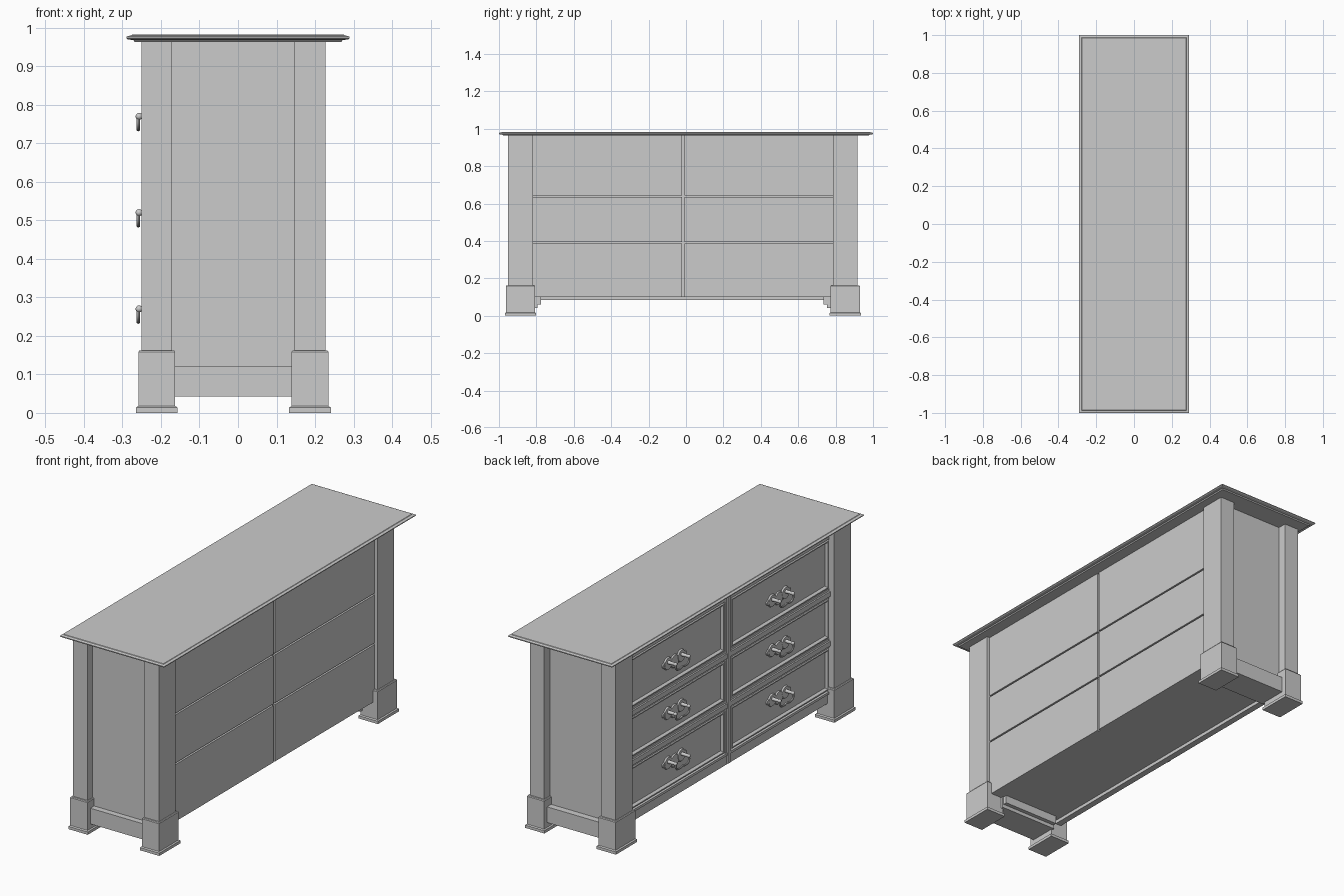
import bpy, bmesh, math
from mathutils import Matrix

if "Cube" in bpy.data.objects:
    bpy.data.objects.remove(bpy.data.objects["Cube"])

CY = -0.015                      # centre line of the cabinet under the top


def obj_from(bm, name):
    bmesh.ops.recalc_face_normals(bm, faces=bm.faces)
    me = bpy.data.meshes.new(name)
    bm.to_mesh(me)
    bm.free()
    ob = bpy.data.objects.new(name, me)
    bpy.context.collection.objects.link(ob)
    return ob


def add_box(bm, x0, x1, y0, y1, z0, z1):
    m = Matrix.Translation(((x0 + x1) / 2, (y0 + y1) / 2, (z0 + z1) / 2)) @ \
        Matrix.Diagonal((x1 - x0, y1 - y0, z1 - z0, 1))
    return bmesh.ops.create_cube(bm, size=1, matrix=m)['verts']


def box(name, *d):
    bm = bmesh.new()
    add_box(bm, *d)
    return obj_from(bm, name)


def tiers(name, cx, cy, hx, hy, levels):
    """Stack of rectangles (inset, z) joined into one moulded block."""
    bm = bmesh.new()
    rings = []
    for inset, z in levels:
        a, b = hx - inset, hy - inset
        rings.append([bm.verts.new((cx + sx * a, cy + sy * b, z))
                      for sx, sy in ((-1, -1), (1, -1), (1, 1), (-1, 1))])
    for r, s in zip(rings, rings[1:]):
        for i in range(4):
            bm.faces.new((r[i], r[(i + 1) % 4], s[(i + 1) % 4], s[i]))
    bm.faces.new(rings[0])
    bm.faces.new(rings[-1])
    return obj_from(bm, name)


# Moulded top
tiers("top", 0, 0, 0.29, 1.0,
      [(0.022, 0.963), (0.018, 0.968), (0.004, 0.970), (0, 0.973),
       (0, 0.977), (0.005, 0.979), (0.013, 0.980), (0.015, 0.982)])

# Corner posts and stepped feet
for fx, cx in (("front", -0.211), ("back", 0.187)):
    for fy, cy in (("left", -0.885), ("right", 0.851)):
        box(f"{fx}_{fy}_post", cx - 0.04, cx + 0.04, cy - 0.066, cy + 0.066, 0.15, 0.964)
        tiers(f"{fx}_{fy}_foot", cx, cy, 0.054, 0.084,
              [(0, 0), (0, 0.014), (0.006, 0.018), (0.006, 0.158), (0.009, 0.162)])

# Cabinet core, with the back panels standing off it
box("cabinet_body", -0.2, 0.2, -0.91, 0.872, 0.1, 0.964)
rows = ((0.1, 0.386), (0.394, 0.636), (0.644, 0.964))
for i, (z0, z1) in enumerate(rows):
    for side, y0, y1 in (("left", -0.82, CY - 0.006), ("right", CY + 0.006, 0.787)):
        box(f"back_panel_{side}_{i}", 0.195, 0.211, y0, y1, z0, z1)

# Side skirts between the feet, with an inner ledge
for side, s, y_out, y_in in (("left", -1, -0.94, -0.795), ("right", 1, 0.905, 0.755)):
    a, b = sorted((y_out, y_in))
    box(f"side_skirt_{side}", -0.17, 0.15, a, b, 0.042, 0.121)
    a, b = sorted((y_in + s * 0.02, y_in - s * 0.02))
    box(f"side_skirt_ledge_{side}", -0.165, 0.145, a, b, 0.06, 0.102)

# Front frame: apron, rails, header and centre stile
box("front_apron", -0.222, -0.19, -0.83, 0.795, 0.083, 0.14)
box("front_header", -0.222, -0.19, -0.83, 0.795, 0.905, 0.964)
box("header_bead", -0.236, -0.2, -0.82, 0.787, 0.935, 0.955)
box("apron_bead", -0.23, -0.2, -0.82, 0.787, 0.132, 0.144)
for i, z in enumerate((0.382, 0.632)):
    box(f"front_rail_{i}", -0.222, -0.19, -0.83, 0.795, z - 0.024, z + 0.024)
    box(f"rail_bead_{i}", -0.23, -0.2, -0.82, 0.787, z - 0.012, z + 0.012)
box("centre_stile", -0.224, -0.19, CY - 0.024, CY + 0.024, 0.09, 0.96)
box("stile_bead", -0.232, -0.2, CY - 0.012, CY + 0.012, 0.09, 0.96)

# Drawer fronts with a raised lip and sunk panel
drawers = ((0.146, 0.356), (0.408, 0.606), (0.658, 0.902))
columns = (("left", -0.816, CY - 0.028), ("right", CY + 0.028, 0.783))
for i, (z0, z1) in enumerate(drawers):
    for side, y0, y1 in columns:
        bm = bmesh.new()
        add_box(bm, -0.218, -0.19, y0, y1, z0, z1)
        bmesh.ops.recalc_face_normals(bm, faces=bm.faces)
        face = min(bm.faces, key=lambda f: f.calc_center_median().x)
        for t, d in ((0.004, 0.006), (0.008, 0), (0.01, -0.012)):
            bmesh.ops.inset_region(bm, faces=[face], thickness=t, depth=d)
        obj_from(bm, f"drawer_front_{side}_{i}")


# Handle backplate: overlapping rounded lobes with knobs
def disc(bm, x, y, z, r, depth, r2=None):
    m = Matrix.Translation((x, y, z)) @ Matrix.Rotation(-math.pi / 2, 4, 'Y')
    bmesh.ops.create_cone(bm, cap_ends=True, segments=20, radius1=r,
                          radius2=r * 0.85 if r2 is None else r2, depth=depth, matrix=m)


bm = bmesh.new()
disc(bm, -0.213, 0, -0.002, 0.036, 0.010)
for s in (-1, 1):
    disc(bm, -0.2135, s * 0.053, 0.006, 0.034, 0.011)
    disc(bm, -0.213, s * 0.084, 0.006, 0.014, 0.009)
    disc(bm, -0.236, s * 0.053, 0.013, 0.009, 0.044, 0.007)
    bmesh.ops.create_uvsphere(bm, u_segments=12, v_segments=8, radius=0.009,
                              matrix=Matrix.Translation((-0.257, s * 0.053, 0.013)))
plate = obj_from(bm, "handle_plate")

# Hanging bail as a bevelled curve
cu = bpy.data.curves.new("handle_bail", 'CURVE')
cu.dimensions = '3D'
cu.bevel_depth = 0.005
cu.bevel_resolution = 2
cu.resolution_u = 6
cu.use_fill_caps = True
pts = ((-0.053, 0.013), (-0.05, -0.012), (-0.022, -0.021), (0, -0.017),
       (0.022, -0.021), (0.05, -0.012), (0.053, 0.013))
sp = cu.splines.new('BEZIER')
sp.bezier_points.add(len(pts) - 1)
for bp, (y, z) in zip(sp.bezier_points, pts):
    bp.co = (-0.259, y, z)
    bp.handle_left_type = bp.handle_right_type = 'AUTO'
bail = bpy.data.objects.new("handle_bail", cu)
bpy.context.collection.objects.link(bail)
bpy.ops.object.select_all(action='DESELECT')
bail.select_set(True)
bpy.context.view_layer.objects.active = bail
bpy.ops.object.convert(target='MESH')
bail = bpy.context.view_layer.objects.active
plate.select_set(True)
bpy.ops.object.shade_smooth_by_angle(angle=math.radians(35))

# One handle per drawer
first = True
for z in (0.257, 0.507, 0.757):
    for side, y0, y1 in columns:
        for part in (plate, bail):
            ob = part
            if not first:
                ob = part.copy()
                bpy.context.collection.objects.link(ob)
            ob.location = (0, (y0 + y1) / 2, z)
        first = False
